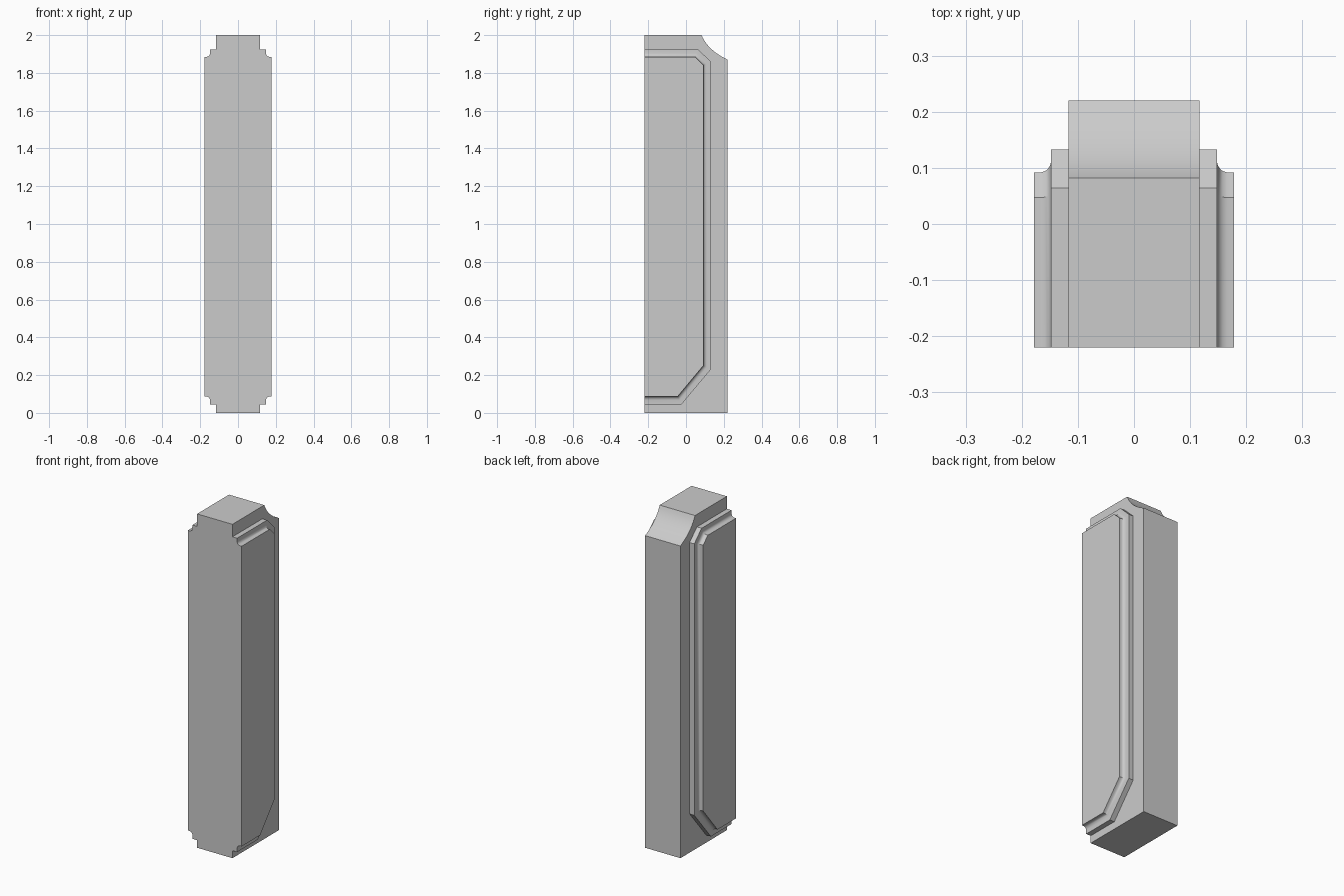
import bpy, bmesh

if "Cube" in bpy.data.objects:
    bpy.data.objects.remove(bpy.data.objects["Cube"])

FRONT = -0.22
CORE_X = 0.117


def loft(name, rings, cap_start=True):
    """Skin equal-length closed rings and cap the ends."""
    bm = bmesh.new()
    loops = [[bm.verts.new(p) for p in ring] for ring in rings]
    n = len(loops[0])
    for a, b in zip(loops, loops[1:]):
        for i in range(n):
            j = (i + 1) % n
            bm.faces.new((a[i], a[j], b[j], b[i]))
    if cap_start:
        bm.faces.new(loops[0][::-1])
    bm.faces.new(loops[-1])
    bmesh.ops.recalc_face_normals(bm, faces=bm.faces[:])
    mesh = bpy.data.meshes.new(name)
    bm.to_mesh(mesh)
    bm.free()
    obj = bpy.data.objects.new(name, mesh)
    bpy.context.collection.objects.link(obj)
    bpy.ops.object.select_all(action='DESELECT')
    obj.select_set(True)
    bpy.context.view_layer.objects.active = obj
    bpy.ops.object.shade_smooth_by_angle(angle=0.45)
    return obj


# Central core: side profile with a concave cove on the top back edge
def cove(t):
    a, b, c = (0.082, 2.0), (0.115, 1.92), (0.22, 1.87)
    return tuple((1 - t) ** 2 * p + 2 * t * (1 - t) * q + t * t * r
                 for p, q, r in zip(a, b, c))


profile = [(FRONT, 0), (FRONT, 2.0)] + [cove(i / 10) for i in range(11)] + [(0.22, 0)]
loft("pillar_core", [[(x, y, z) for y, z in profile] for x in (-CORE_X, CORE_X)])

# Side panels: stepped, chamfered outline that shrinks through a small cove
outer = [(FRONT, 0.045), (FRONT, 1.925), (0.064, 1.925),
         (0.133, 1.858), (0.133, 0.232), (-0.024, 0.045)]
inner = [(FRONT, 0.087), (FRONT, 1.885), (0.047, 1.885),
         (0.092, 1.842), (0.092, 0.25), (-0.044, 0.087)]
# (x, blend from outer to inner outline)
steps = [(CORE_X, 0), (0.148, 0), (0.148, 0.55), (0.1495, 0.7),
         (0.153, 0.84), (0.158, 0.94), (0.166, 1), (0.178, 1)]

for side, label in ((-1, "left"), (1, "right")):
    rings = [[(side * x, p[0] + (q[0] - p[0]) * t, p[1] + (q[1] - p[1]) * t)
              for p, q in zip(outer, inner)] for x, t in steps]
    panel = loft(label + "_side_panel", rings, cap_start=False)
